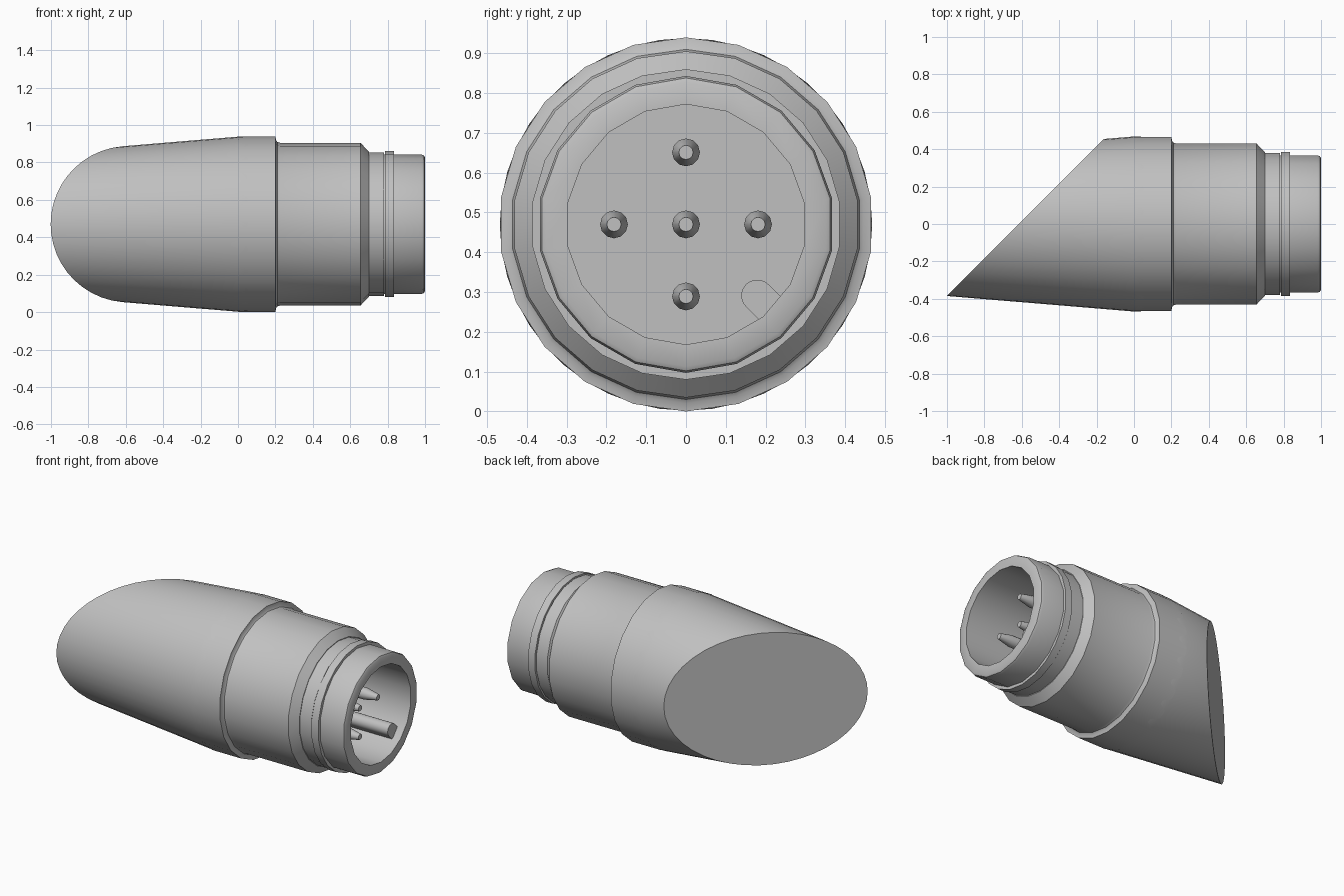
import bpy
import bmesh
from math import sin, cos, pi
from mathutils import Vector

cube = bpy.data.objects.get("Cube")
if cube:
    bpy.data.objects.remove(cube, do_unlink=True)

AXIS = 0.47     # height of the connector axis
FLOOR = 0.5     # x of the socket floor

grey = bpy.data.materials.new("metal_grey")
grey.use_nodes = True
grey.diffuse_color = (0.53, 0.53, 0.53, 1)
grey.node_tree.nodes["Principled BSDF"].inputs["Base Color"].default_value = grey.diffuse_color


def finish(name, bm):
    """Turn a bmesh into a smooth-shaded grey object."""
    mesh = bpy.data.meshes.new(name)
    bm.to_mesh(mesh)
    bm.free()
    mesh.materials.append(grey)
    obj = bpy.data.objects.new(name, mesh)
    bpy.context.collection.objects.link(obj)
    bpy.ops.object.select_all(action="DESELECT")
    obj.select_set(True)
    bpy.context.view_layer.objects.active = obj
    bpy.ops.object.shade_smooth_by_angle()
    return obj


def lathe(profile, sides, y=0.0, z=AXIS):
    """Spin (x, radius) points around a line parallel to x."""
    bm = bmesh.new()
    rings = [[bm.verts.new((x, y + r * sin(2 * pi * i / sides), z + r * cos(2 * pi * i / sides)))
              for i in range(sides)] for x, r in profile]
    for a, b in zip(rings, rings[1:]):
        for i in range(sides):
            j = (i + 1) % sides
            bm.faces.new((a[i], b[i], b[j], a[j]))
    bmesh.ops.remove_doubles(bm, verts=bm.verts, dist=0.0005)
    return bm


# Tapered rear sleeve, sliced off at 45 degrees and capped
bm = lathe([(-1.3, 0.36), (0, 0.468), (0.05, 0.466)], 44)
cut = bmesh.ops.bisect_plane(bm, geom=bm.verts[:] + bm.edges[:] + bm.faces[:],
                             plane_co=(-0.617, 0, AXIS), plane_no=(-1, 1, 0), clear_outer=True)
edges = [e for e in cut["geom_cut"] if isinstance(e, bmesh.types.BMEdge)]
cap = bmesh.ops.edgeloop_fill(bm, edges=edges)["faces"]
for face in cap:
    face.normal_update()
    if face.normal.dot(Vector((-1, 1, 0))) < 0:
        face.normal_flip()
finish("rear_sleeve", bm)

# Shoulder, main barrel and chamfer
finish("barrel", lathe([(0, 0.47), (0.2, 0.47), (0.203, 0.45), (0.21, 0.44), (0.225, 0.435),
                        (0.655, 0.435), (0.70, 0.387), (0.70, 0.37)], 22))

# Neck and retaining ring
finish("neck", lathe([(0.69, 0.383), (0.78, 0.383), (0.78, 0.36)], 22))
finish("retaining_ring", lathe([(0.785, 0.36), (0.785, 0.39), (0.833, 0.39), (0.833, 0.36)], 22))

# Hollow socket with a rounded lip
finish("socket", lathe([(0.77, 0.373), (0.98, 0.373), (0.994, 0.368), (1, 0.357), (1, 0.302),
                        (FLOOR, 0.302), (FLOOR, 0)], 18))

# Five contact pins with tapered tips
for name, y, z in (("centre", 0, 0), ("left", 1, 0), ("right", -1, 0), ("upper", 0, 1), ("lower", 0, -1)):
    finish(name + "_pin", lathe([(FLOOR, 0.035), (0.77, 0.035), (0.855, 0.018), (0.855, 0)],
                                12, 0.181 * y, AXIS + 0.181 * z))

# Polarising key: round-nosed rib joined to the socket wall
bm = bmesh.new()
outline = [(0.302, 0.04)]
outline += [(0.253 - 0.04 * sin(pi * i / 10), 0.04 * cos(pi * i / 10)) for i in range(11)]
outline += [(0.302, -0.04)]
diagonal = Vector((0, 1, -1)).normalized()
across = Vector((0, 1, 1)).normalized()
base = bm.faces.new([bm.verts.new(Vector((FLOOR, 0, AXIS)) + diagonal * u + across * v)
                     for u, v in outline])
top = bmesh.ops.extrude_face_region(bm, geom=[base])["geom"]
bmesh.ops.translate(bm, vec=(0.45, 0, 0), verts=[v for v in top if isinstance(v, bmesh.types.BMVert)])
bmesh.ops.recalc_face_normals(bm, faces=bm.faces)
finish("polarising_key", bm)
